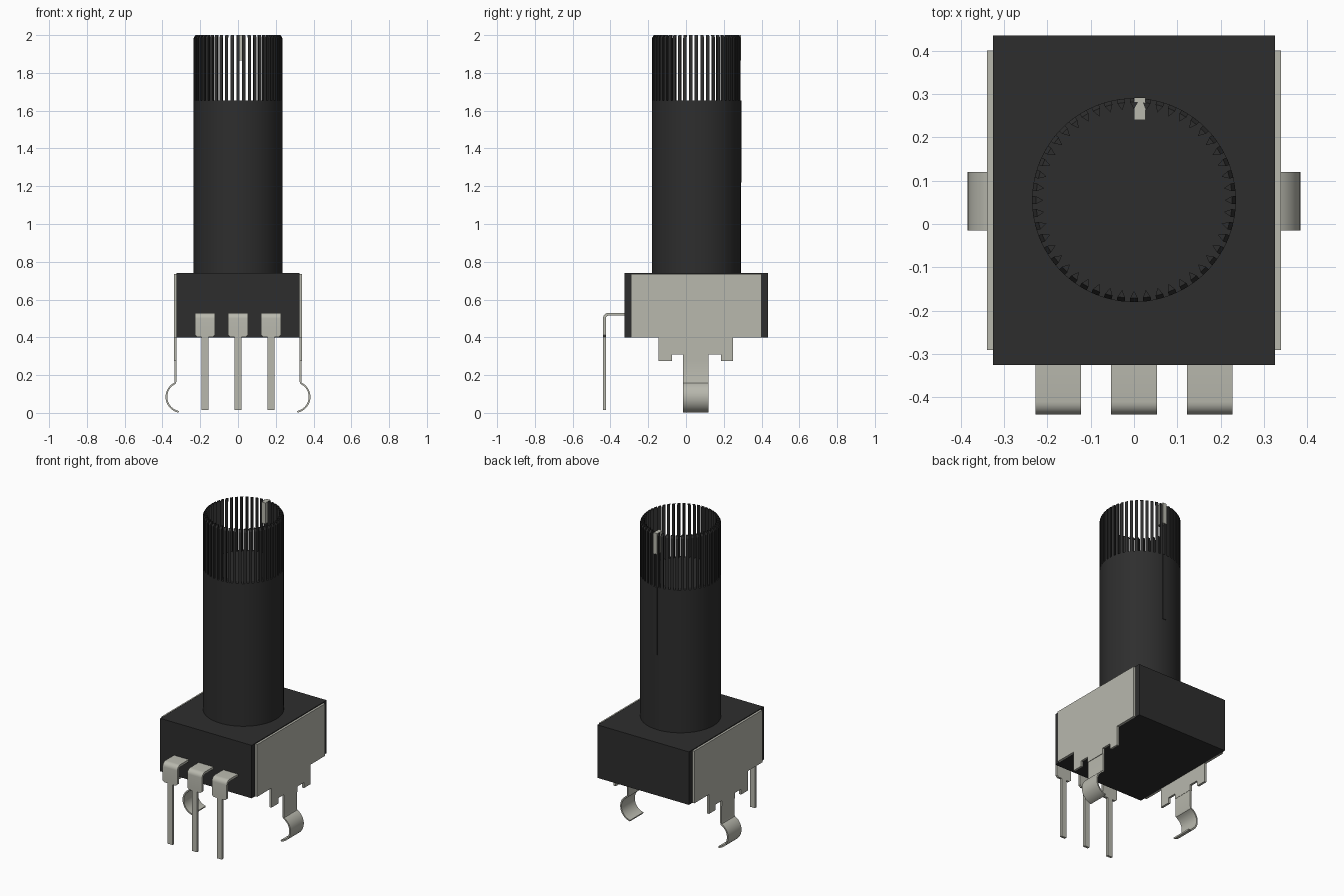
import bpy, bmesh, math
from mathutils import Vector

if "Cube" in bpy.data.objects:
    bpy.data.objects.remove(bpy.data.objects["Cube"], do_unlink=True)


def material(name, rgb):
    m = bpy.data.materials.new(name)
    m.use_nodes = True
    m.diffuse_color = (*rgb, 1)
    m.node_tree.nodes["Principled BSDF"].inputs["Base Color"].default_value = (*rgb, 1)
    return m


BLACK = material("black plastic", (0.027, 0.027, 0.027))
METAL = material("tinned metal", (0.48, 0.48, 0.42))
SHAFT_Y, SHAFT_R = 0.055, 0.235


def finish(name, bm, mat, smooth=False):
    bmesh.ops.recalc_face_normals(bm, faces=bm.faces[:])
    mesh = bpy.data.meshes.new(name)
    bm.to_mesh(mesh)
    bm.free()
    mesh.materials.append(mat)
    ob = bpy.data.objects.new(name, mesh)
    bpy.context.collection.objects.link(ob)
    if smooth:
        bpy.ops.object.select_all(action='DESELECT')
        ob.select_set(True)
        bpy.context.view_layer.objects.active = ob
        bpy.ops.object.shade_smooth_by_angle(angle=math.radians(35))
    return ob


def extrude(bm, points, offset):
    """Add a solid made from a planar outline pushed along offset."""
    face = bm.faces.new([bm.verts.new(p) for p in points])
    new = bmesh.ops.extrude_face_region(bm, geom=[face])["geom"]
    verts = [v for v in new if isinstance(v, bmesh.types.BMVert)]
    bmesh.ops.translate(bm, verts=verts, vec=Vector(offset))


def box(name, lo, hi, mat):
    bm = bmesh.new()
    extrude(bm, [(lo[0], lo[1], lo[2]), (hi[0], lo[1], lo[2]),
                 (hi[0], hi[1], lo[2]), (lo[0], hi[1], lo[2])], (0, 0, hi[2] - lo[2]))
    return finish(name, bm, mat)


def ribbon(path, t):
    """Outline of a 2D path given thickness t."""
    left, right = [], []
    for i, p in enumerate(path):
        a, b = path[max(i - 1, 0)], path[min(i + 1, len(path) - 1)]
        d = (Vector(b) - Vector(a)).normalized()
        n = Vector((-d.y, d.x)) * t / 2
        left.append(Vector(p) + n)
        right.append(Vector(p) - n)
    return left + right[::-1]


# Housing
box("housing", (-0.325, -0.325, 0.40), (0.325, 0.435, 0.74), BLACK)

# Shaft
bm = bmesh.new()
extrude(bm, [(SHAFT_R * math.cos(a), SHAFT_Y + SHAFT_R * math.sin(a), 0.73)
             for a in (i * math.tau / 96 for i in range(96))], (0, 0, 0.925))
finish("shaft", bm, BLACK, True)

# Ring of free-standing wedge teeth with chamfered tips
bm = bmesh.new()
COUNT = 48
half = math.pi / COUNT * 0.6
for i in range(COUNT):
    a = i * math.tau / COUNT
    rings = []
    for z, r in ((1.65, SHAFT_R), (1.985, SHAFT_R), (2.0, SHAFT_R - 0.009)):
        rings.append([bm.verts.new((q * math.cos(b), SHAFT_Y + q * math.sin(b), z))
                      for q, b in ((r, a - half), (r, a + half), (0.209, a))])
    for low, high in zip(rings, rings[1:]):
        for k in range(3):
            n = (k + 1) % 3
            bm.faces.new((low[k], low[n], high[n], high[k]))
    bm.faces.new(rings[0][::-1])
    bm.faces.new(rings[-1])
finish("shaft_teeth", bm, BLACK)

# Position marker at the rim and the raised key line on the back of the shaft
box("position_marker", (0.0, 0.24, 1.865), (0.026, 0.292, 2.0), METAL)
box("key_line", (0.0, 0.28, 1.22), (0.026, 0.293, 1.655), BLACK)

# Side plates with stepped lower tabs, and the curled spring clips below them
plate = [(-0.29, 0.735), (-0.29, 0.40), (-0.145, 0.40), (-0.145, 0.275), (-0.075, 0.275),
         (-0.075, 0.31), (-0.015, 0.31), (-0.015, 0.275), (0.12, 0.275), (0.12, 0.31),
         (0.185, 0.31), (0.185, 0.275), (0.25, 0.275), (0.25, 0.40), (0.40, 0.40), (0.40, 0.735)]
curl = [(0.331, 0.28), (0.331, 0.165)]
curl += [(0.299 + 0.08 * math.cos(a), 0.0845 + 0.08 * math.sin(a))
         for a in (math.radians(64 - 143 * i / 20) for i in range(21))]
for side, label in ((1, "left"), (-1, "right")):
    bm = bmesh.new()
    extrude(bm, [(side * 0.325, y, z) for y, z in plate], (side * 0.014, 0, 0))
    finish(label + "_side_plate", bm, METAL)
    bm = bmesh.new()
    extrude(bm, [(side * p.x, -0.015, p.y) for p in ribbon(curl, 0.009)], (0, 0.135, 0))
    finish(label + "_spring_clip", bm, METAL, True)

# Three bent terminals: wide arm and shoulder, narrow leg
bend = [(-0.32, 0.522), (-0.41, 0.522)]
bend += [(-0.41 - 0.022 * math.sin(a), 0.50 + 0.022 * math.cos(a))
         for a in (math.radians(15 * i) for i in range(1, 7))]
bend += [(-0.432, 0.42)]
leg = [(-0.0525, 0.42), (-0.0525, 0.412), (-0.04, 0.402), (-0.0175, 0.402), (-0.0175, 0.015)]
leg += [(-x, z) for x, z in reversed(leg)]
for x, label in ((-0.175, "right"), (0, "middle"), (0.175, "left")):
    bm = bmesh.new()
    extrude(bm, [(x - 0.0525, p.x, p.y) for p in ribbon(bend, 0.015)], (0.105, 0, 0))
    extrude(bm, [(x + u, -0.4395, z) for u, z in leg], (0, 0.015, 0))
    finish(label + "_terminal", bm, METAL, True)
